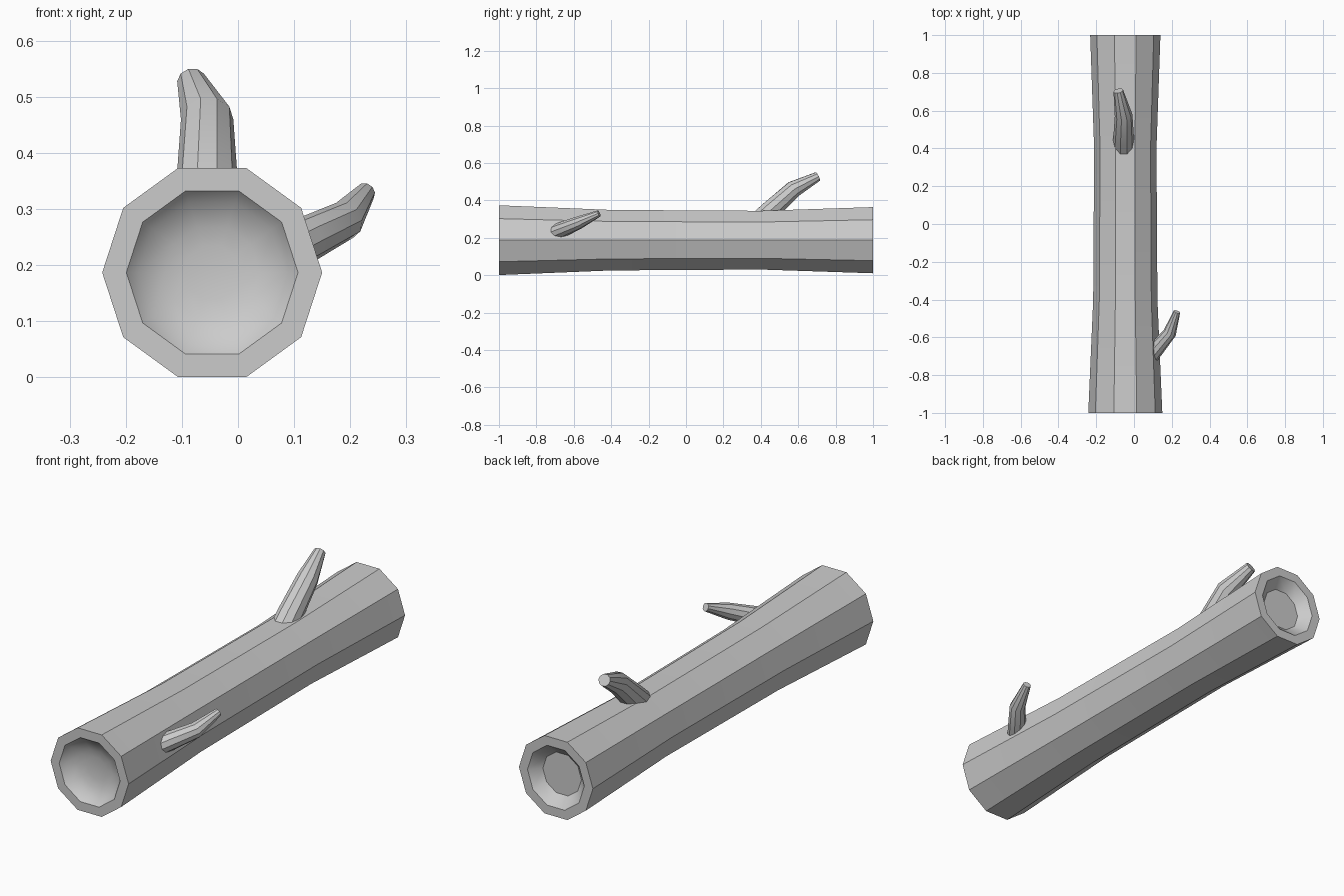
import bpy, bmesh, math
from mathutils import Vector

if "Cube" in bpy.data.objects:
    bpy.data.objects.remove(bpy.data.objects["Cube"])

SIDES = 10


def make_object(name, rings):
    """Skin a list of equal vertex rings and cap both ends."""
    bm = bmesh.new()
    loops = [[bm.verts.new(p) for p in ring] for ring in rings]
    for a, b in zip(loops, loops[1:]):
        for i in range(SIDES):
            j = (i + 1) % SIDES
            bm.faces.new((a[i], a[j], b[j], b[i]))
    bm.faces.new(loops[0][::-1])
    bm.faces.new(loops[-1])
    bmesh.ops.recalc_face_normals(bm, faces=bm.faces)
    mesh = bpy.data.meshes.new(name)
    bm.to_mesh(mesh)
    bm.free()
    obj = bpy.data.objects.new(name, mesh)
    bpy.context.collection.objects.link(obj)
    bpy.ops.object.select_all(action='DESELECT')
    bpy.context.view_layer.objects.active = obj
    obj.select_set(True)
    bpy.ops.object.shade_smooth_by_angle(angle=math.radians(30))
    return obj


def ring(center, radius, u, v, phase=0.0):
    return [center + radius * (math.cos(a) * u + math.sin(a) * v)
            for a in (math.tau * i / SIDES + phase for i in range(SIDES))]


def branch(name, path):
    """Tapered bent stub; path entries are (x, y, z, radius)."""
    pts = [Vector(p[:3]) for p in path]
    rings = []
    for i, p in enumerate(pts):
        before = (p - pts[max(i - 1, 0)]).normalized()
        after = (pts[min(i + 1, len(pts) - 1)] - p).normalized()
        d = (before + after).normalized()
        u = d.cross(Vector((0, 0, 1))).normalized()
        rings.append(ring(p, path[i][3], u, u.cross(d)))
    return make_object(name, rings)


# Log: recessed front bowl, rim, waisted bark, rim, recessed back end
profile = [(-0.95, 0.05), (-0.957, 0.085), (-0.975, 0.132), (-1.0, 0.153),
           (-1.0, 0.196), (-0.4, 0.170), (0.4, 0.165), (1.0, 0.186),
           (1.0, 0.143), (0.955, 0.097)]
make_object("log", [ring(Vector((-0.046, y, 0.187)), r,
                         Vector((1, 0, 0)), Vector((0, 0, 1)))
                    for y, r in profile])

# Broken branch stubs
branch("top_branch", [(-0.054, 0.37, 0.27, 0.058), (-0.055, 0.45, 0.345, 0.055),
                      (-0.055, 0.575, 0.46, 0.047), (-0.083, 0.705, 0.528, 0.026)])
branch("side_branch", [(0.06, -0.735, 0.215, 0.043), (0.12, -0.66, 0.245, 0.041),
                       (0.19, -0.575, 0.28, 0.035), (0.227, -0.465, 0.33, 0.018)])
